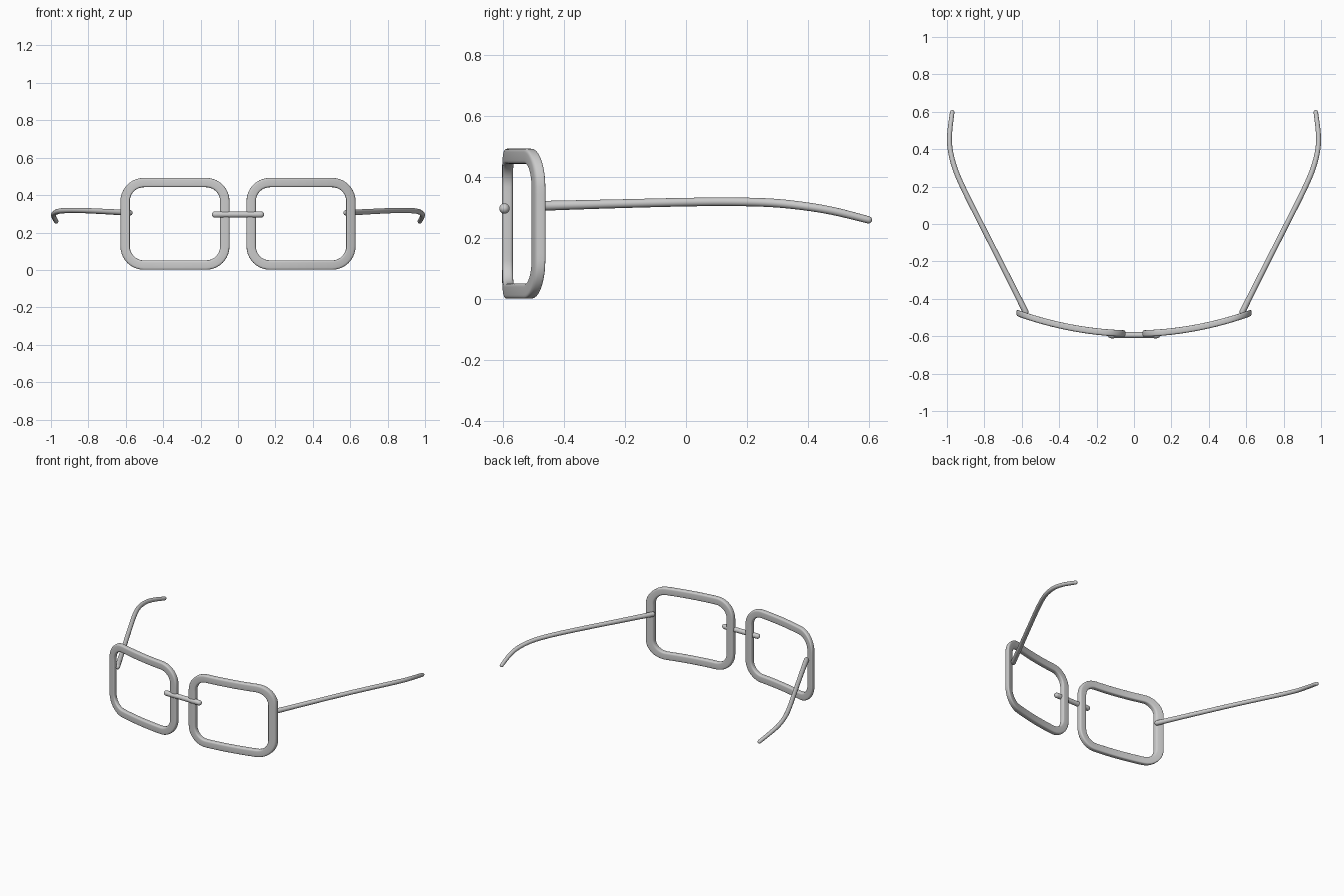
import bpy, bmesh, math
from mathutils import Vector

if "Cube" in bpy.data.objects:
    bpy.data.objects.remove(bpy.data.objects["Cube"])


def finish(name, bm, mirror=False):
    bmesh.ops.recalc_face_normals(bm, faces=bm.faces)
    me = bpy.data.meshes.new(name)
    bm.to_mesh(me)
    bm.free()
    ob = bpy.data.objects.new(name, me)
    bpy.context.collection.objects.link(ob)
    for p in me.polygons:
        p.use_smooth = True
    if mirror:
        ob.modifiers.new("Mirror", 'MIRROR').use_axis = (True, False, False)
    return ob


def skin(bm, rings, closed):
    n = len(rings[0])
    for i in range(len(rings) if closed else len(rings) - 1):
        a, b = rings[i], rings[(i + 1) % len(rings)]
        for j in range(n):
            k = (j + 1) % n
            bm.faces.new((a[j], a[k], b[k], b[j]))
    if not closed:
        bm.faces.new(rings[0])
        bm.faces.new(rings[-1])


def spline(pts, steps=8):
    """Smooth path through (x, y, z, radius) points."""
    P = [Vector(p) for p in pts]
    P = [2 * P[0] - P[1]] + P + [2 * P[-1] - P[-2]]
    out = []
    for i in range(1, len(P) - 2):
        a, b, c, d = P[i - 1:i + 3]
        m0, m1 = (c - a) / 2, (d - b) / 2
        for s in range(steps):
            t = s / steps
            out.append(b * (2*t**3 - 3*t*t + 1) + m0 * (t**3 - 2*t*t + t)
                       + c * (3*t*t - 2*t**3) + m1 * (t**3 - t*t))
    return out + [P[-2]]


def rod(name, pts, mirror=False, sides=16):
    """Round rod with domed ends."""
    path = [(Vector(p[:3]), p[3]) for p in spline(pts)]
    t0 = (path[1][0] - path[0][0]).normalized()
    t1 = (path[-1][0] - path[-2][0]).normalized()
    dome = [math.radians(a) for a in (25, 50, 70, 85)]
    (s, r0), (e, r1) = path[0], path[-1]
    path = ([(s - t0 * r0 * math.sin(a), r0 * math.cos(a)) for a in reversed(dome)] + path
            + [(e + t1 * r1 * math.sin(a), r1 * math.cos(a)) for a in dome])
    bm = bmesh.new()
    rings = []
    for i, (c, r) in enumerate(path):
        t = (path[min(i + 1, len(path) - 1)][0] - path[max(i - 1, 0)][0]).normalized()
        u = t.cross(Vector((0, 0, 1))).normalized()
        v = u.cross(t)
        rings.append([bm.verts.new(c + r * (u * math.cos(q) + v * math.sin(q)))
                      for q in (2 * math.pi * k / sides for k in range(sides))])
    skin(bm, rings, False)
    return finish(name, bm, mirror)


# Lens rims: rounded rectangle loop, softly squared section, wrapped around the face
CX, CZ, HW, HH, RAD = 0.337, 0.2465, 0.2665, 0.2205, 0.10
loop = []
corners = [(1, 1, 0), (-1, 1, 90), (-1, -1, 180), (1, -1, 270)]
for i, (sx, sz, a0) in enumerate(corners):
    for k in range(11):
        a = math.radians(a0 + 9 * k)
        n = (math.cos(a), math.sin(a))
        loop.append((CX + sx * (HW - RAD) + RAD * n[0], CZ + sz * (HH - RAD) + RAD * n[1], n))
    x0, z0, n = loop[-1]
    nx, nz, _ = corners[(i + 1) % 4]
    span = 2 * ((HW if nx != sx else HH) - RAD)
    for k in range(1, 10):
        d = span * k / 10
        loop.append((x0 - n[1] * d, z0 + n[0] * d, n))

bm = bmesh.new()
rings = []
for x, z, n in loop:
    ring = []
    for k in range(32):
        q = 2 * math.pi * k / 32
        c, s = math.cos(q), math.sin(q)
        u = 0.025 * math.copysign(abs(c) ** 0.4, c)
        v = 0.0175 * math.copysign(abs(s) ** 0.55, s)
        px = x + n[0] * u
        ring.append(bm.verts.new((px, -0.586 + 0.283 * px * px + v, z + n[1] * u)))
    rings.append(ring)
skin(bm, rings, True)
finish("lens_rims", bm, True)

# Nose bridge
rod("nose_bridge", [(-0.123, -0.594, 0.296, 0.017), (0, -0.594, 0.296, 0.016),
                    (0.123, -0.594, 0.296, 0.017)])

# Temple arms
rod("temple_arms", [(0.58, -0.469, 0.305, 0.016), (0.69, -0.25, 0.311, 0.0145),
                    (0.817, 0.0, 0.317, 0.014), (0.90, 0.165, 0.318, 0.014),
                    (0.955, 0.29, 0.314, 0.014), (0.983, 0.40, 0.302, 0.0135),
                    (0.985, 0.49, 0.286, 0.013), (0.972, 0.597, 0.259, 0.012)], True)
